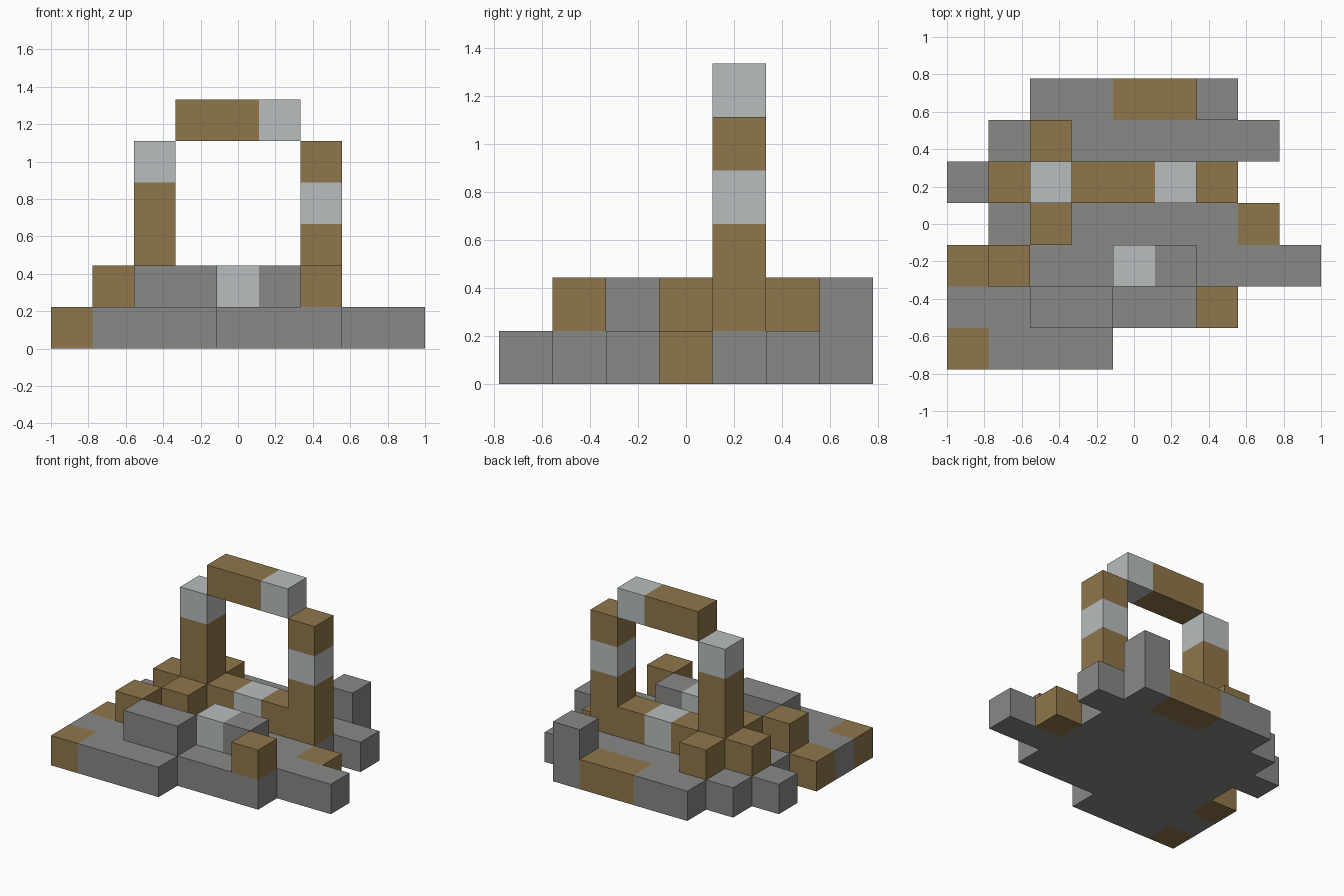
import bpy
import bmesh
from mathutils import Vector

cube = bpy.data.objects.get("Cube")
if cube:
    bpy.data.objects.remove(cube, do_unlink=True)

UNIT = 2 / 9            # side of one block
COLS, ROWS = 9, 7


def material(name, color):
    mat = bpy.data.materials.new(name)
    mat.use_nodes = True
    mat.diffuse_color = (*color, 1)
    bsdf = mat.node_tree.nodes["Principled BSDF"]
    bsdf.inputs["Base Color"].default_value = (*color, 1)
    bsdf.inputs["Roughness"].default_value = 0.9
    return mat


# Letters used in the block plans
PALETTE = {
    "g": material("stone_gray", (0.246, 0.246, 0.24)),
    "b": material("weathered_brown", (0.275, 0.18, 0.068)),
    "w": material("pale_stone", (0.479, 0.509, 0.509)),
}
LETTERS = list(PALETTE)


def plan(rows, level):
    """Floor plan, back row first, one letter per block."""
    return {(x, ROWS - 1 - r, level): c
            for r, row in enumerate(rows)
            for x, c in enumerate(row) if c in PALETTE}


def column(x, y, level, letters):
    """Upright stack of blocks."""
    return {(x, y, level + i): c for i, c in enumerate(letters)}


def beam(x, y, level, letters):
    """Row of blocks running left to right."""
    return {(x + i, y, level): c for i, c in enumerate(letters)}


GATE_ROW = 4
PARTS = {
    # Ragged ground slab
    "ground_slab": plan([
        "..ggbbg..",
        ".ggggggg.",
        "ggggggg..",
        ".ggggggb.",
        "bgggggggg",
        "ggggggg..",
        "bggg.....",
    ], 0),
    # Loose blocks scattered on the slab
    "rubble_blocks": plan([
        "......g..",
        "..b......",
        ".........",
        "..b......",
        ".b..wg...",
        "..gg..b..",
        ".........",
    ], 1),
    # Ring-shaped gate
    "gate_sill": beam(1, GATE_ROW, 1, "bbbwbb"),
    "gate_right_pillar": column(2, GATE_ROW, 2, "bbw"),
    "gate_left_pillar": column(6, GATE_ROW, 2, "bwb"),
    "gate_lintel": beam(3, GATE_ROW, 5, "bbw"),
}
FILLED = {cell for cells in PARTS.values() for cell in cells}
ORIGIN = Vector((-COLS / 2, -ROWS / 2, 0))


def build(name, cells):
    """Make one object from the exposed sides of its blocks."""
    bm = bmesh.new()
    for cell, letter in cells.items():
        center = Vector(cell) + ORIGIN + Vector((0.5, 0.5, 0.5))
        for axis in range(3):
            for sign in (-1, 1):
                normal = Vector((0, 0, 0))
                normal[axis] = sign
                if tuple(int(c + n) for c, n in zip(cell, normal)) in FILLED:
                    continue
                u = Vector((0, 0, 0))
                u[(axis + 1) % 3] = 0.5
                v = normal.cross(u)
                mid = center + normal / 2
                corners = (mid - u - v, mid + u - v, mid + u + v, mid - u + v)
                face = bm.faces.new([bm.verts.new(p * UNIT) for p in corners])
                face.material_index = LETTERS.index(letter)
    bmesh.ops.remove_doubles(bm, verts=bm.verts, dist=UNIT / 100)
    mesh = bpy.data.meshes.new(name)
    for mat in PALETTE.values():
        mesh.materials.append(mat)
    bm.to_mesh(mesh)
    bm.free()
    bpy.context.collection.objects.link(bpy.data.objects.new(name, mesh))


for part_name, part_cells in PARTS.items():
    build(part_name, part_cells)
